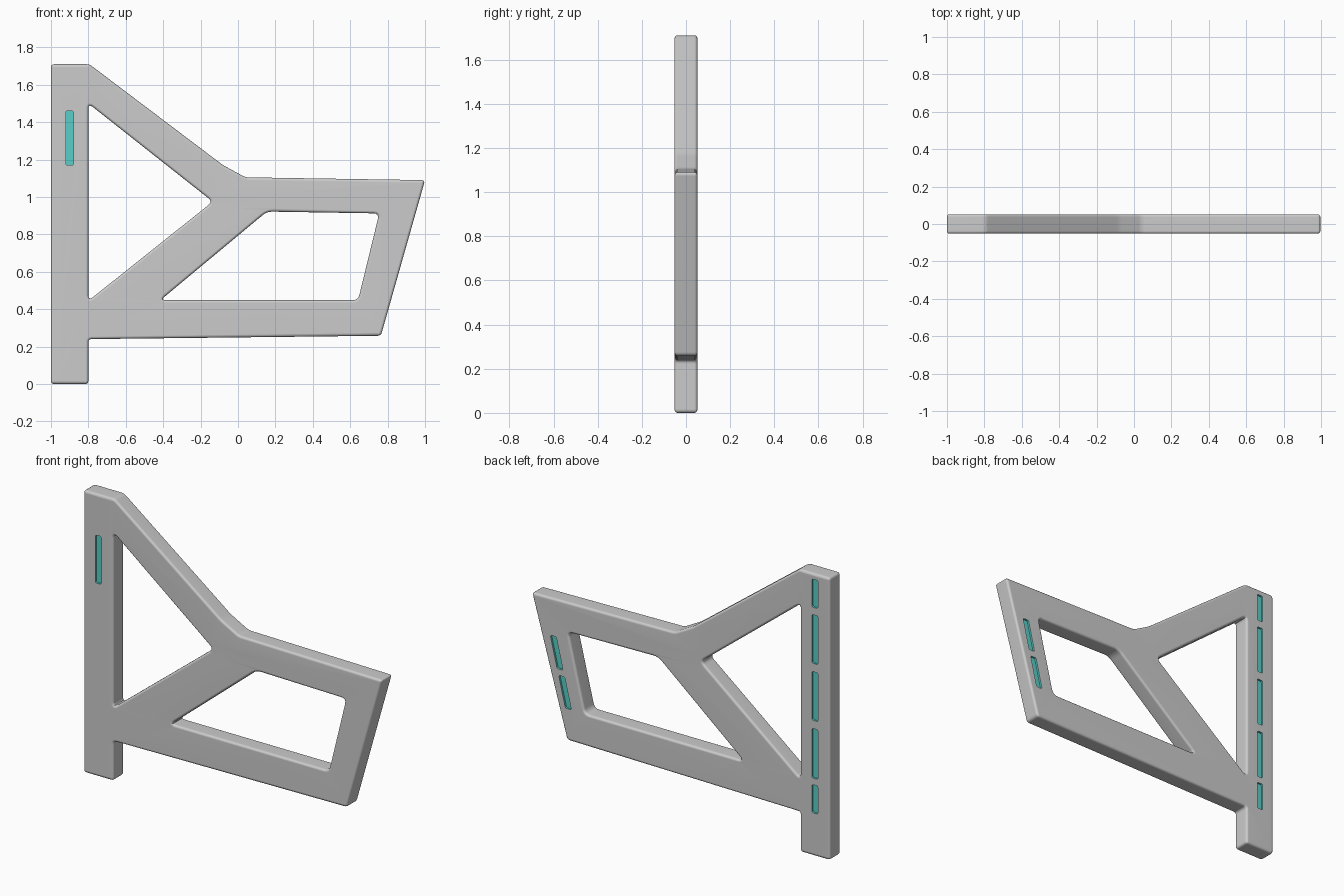
import bpy, bmesh, math
from mathutils import Vector, Matrix

if "Cube" in bpy.data.objects:
    bpy.data.objects.remove(bpy.data.objects["Cube"])

HALF = 0.052      # half thickness of the bracket
EDGE = 0.014      # rounding of the front and back rims
DEPTH = 0.012     # depth of the slots


def material(name, rgb):
    m = bpy.data.materials.new(name)
    m.diffuse_color = (*rgb, 1.0)
    m.use_nodes = True
    m.node_tree.nodes["Principled BSDF"].inputs["Base Color"].default_value = m.diffuse_color
    return m


grey = material("light_grey", (0.60, 0.60, 0.60))
teal = material("teal", (0.10, 0.62, 0.58))


def rounded(points, trim, steps=4):
    """Polygon with each corner replaced by a small curve."""
    out = []
    n = len(points)
    for i in range(n):
        a, p, b = (Vector(points[(i + k) % n]) for k in (-1, 0, 1))
        s = p + (a - p).normalized() * trim
        e = p + (b - p).normalized() * trim
        for k in range(steps + 1):
            t = k / steps
            out.append(s * (1 - t) ** 2 + p * 2 * t * (1 - t) + e * t * t)
    return out


# Bracket silhouette with its two openings
outline = [(-1, 0), (-0.8, 0), (-0.8, 0.24), (0.764, 0.258), (1.0, 1.09),
           (0.04, 1.105), (-0.08, 1.17), (-0.795, 1.71), (-1, 1.71)]
triangle_hole = [(-0.8, 0.445), (-0.135, 0.975), (-0.8, 1.50)]
quad_hole = [(-0.415, 0.448), (0.642, 0.448), (0.755, 0.912), (0.155, 0.922)]

curve = bpy.data.curves.new("bracket_frame", 'CURVE')
curve.dimensions = '2D'
curve.fill_mode = 'BOTH'
curve.extrude = HALF - EDGE
curve.bevel_depth = EDGE
curve.bevel_resolution = 2
curve.offset = -EDGE
for pts, trim in ((outline, 0.018), (triangle_hole, 0.03), (quad_hole, 0.03)):
    ring = rounded(pts, trim)
    spline = curve.splines.new('POLY')
    spline.points.add(len(ring) - 1)
    for sp, p in zip(spline.points, ring):
        sp.co = (p.x, p.y, 0, 1)
    spline.use_cyclic_u = True

frame = bpy.data.objects.new("bracket_frame", curve)
bpy.context.collection.objects.link(frame)
bpy.context.view_layer.objects.active = frame
frame.select_set(True)
bpy.ops.object.convert(target='MESH')
frame = bpy.context.object
frame.name = "bracket_frame"
bm = bmesh.new()
bm.from_mesh(frame.data)
bmesh.ops.remove_doubles(bm, verts=bm.verts, dist=0.0002)
bmesh.ops.transform(bm, matrix=Matrix.Rotation(math.pi / 2, 4, 'X'), verts=bm.verts)
bmesh.ops.recalc_face_normals(bm, faces=bm.faces)
bm.to_mesh(frame.data)
bm.free()
frame.data.materials.clear()
for m in (grey, teal):
    frame.data.materials.append(m)

# Slots: (lower end, upper end, side), side -1 front, +1 back
slots = [((-0.9, a), (-0.9, b), 1) for a, b in
         ((0.26, 0.43), (0.47, 0.77), (0.82, 1.115), (1.165, 1.46), (1.505, 1.675))]
slots += [((0.752, 0.45), (0.797, 0.637), 1), ((0.808, 0.675), (0.853, 0.865), 1)]
slots += [((-0.9, 1.17), (-0.9, 1.46), -1)]

bm = bmesh.new()
for low, high, side in slots:
    lo, hi = Vector(low), Vector(high)
    w = Vector((0.02, 0))
    ring = rounded([lo - w, lo + w, hi + w, hi - w], 0.010, 3)
    floor = [bm.verts.new((p.x, side * (HALF - DEPTH), p.y)) for p in ring]
    face = bm.faces.new(floor)
    ext = bmesh.ops.extrude_face_region(bm, geom=[face], use_keep_orig=True)
    top = [v for v in ext["geom"] if isinstance(v, bmesh.types.BMVert)]
    bmesh.ops.translate(bm, verts=top, vec=(0, side * 0.05, 0))
bmesh.ops.recalc_face_normals(bm, faces=bm.faces)
for f in bm.faces:
    f.material_index = 1
mesh = bpy.data.meshes.new("slot_cutter")
bm.to_mesh(mesh)
bm.free()
for m in (grey, teal):
    mesh.materials.append(m)
cutter = bpy.data.objects.new("slot_cutter", mesh)
bpy.context.collection.objects.link(cutter)
cutter.hide_render = True

# Cut the slots, leaving teal inside them
cut = frame.modifiers.new("slots", 'BOOLEAN')
cut.operation = 'DIFFERENCE'
cut.solver = 'EXACT'
cut.object = cutter
bpy.ops.object.modifier_apply(modifier=cut.name)
bpy.data.objects.remove(cutter)

bpy.ops.object.shade_smooth_by_angle(angle=math.radians(35))
weighted = frame.modifiers.new("clean_shading", 'WEIGHTED_NORMAL')
weighted.keep_sharp = True
